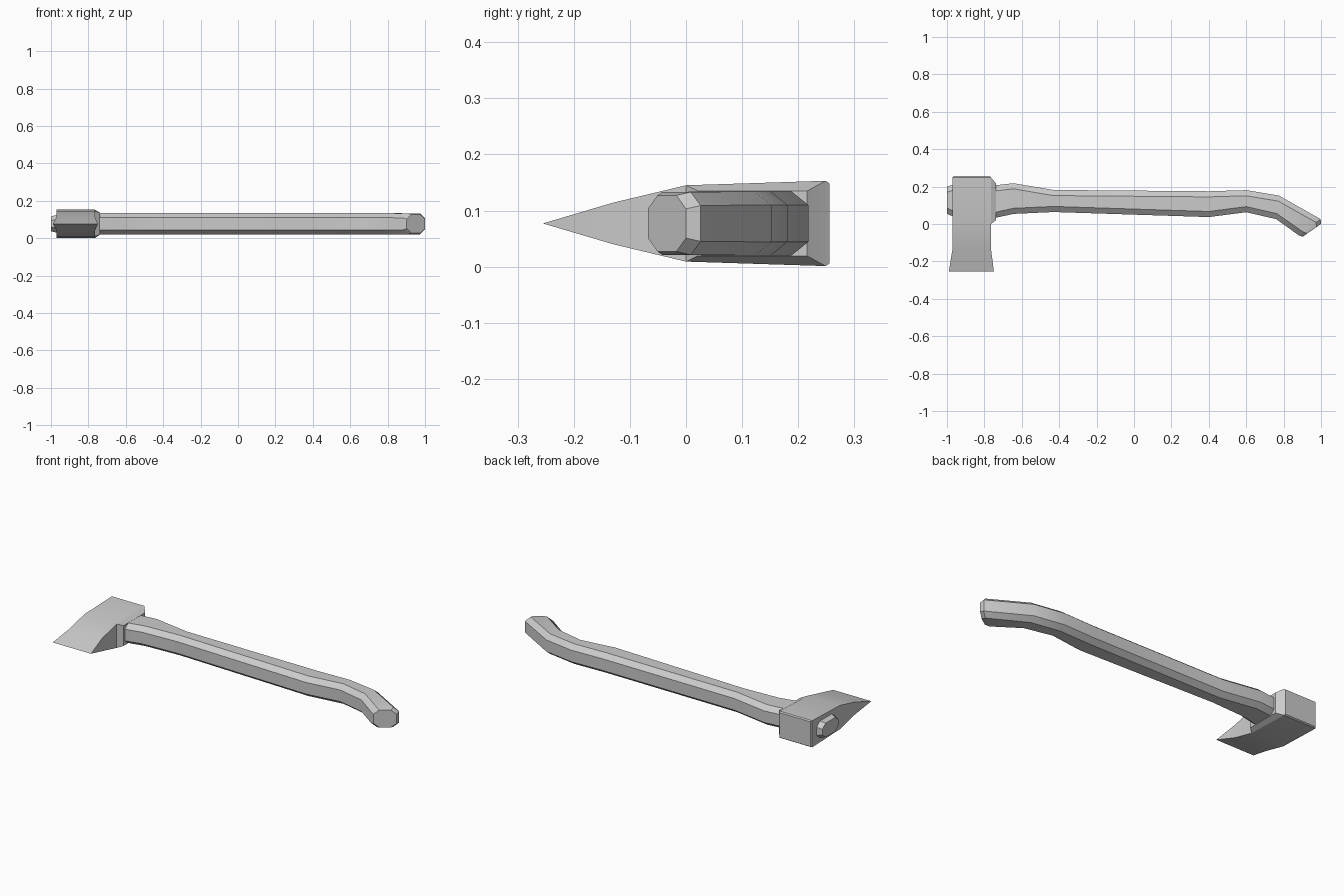
import bpy, bmesh, math
from mathutils import Vector

if "Cube" in bpy.data.objects:
    bpy.data.objects.remove(bpy.data.objects["Cube"])

MID = 0.077  # height of the symmetry plane


def loft(bm, rings):
    """Skin a list of equal-length point rings and cap both ends."""
    loops = [[bm.verts.new(p) for p in ring] for ring in rings]
    n = len(loops[0])
    for a, b in zip(loops, loops[1:]):
        for i in range(n):
            j = (i + 1) % n
            bm.faces.new((a[i], a[j], b[j], b[i]))
    bm.faces.new(loops[0])
    bm.faces.new(loops[-1])


def finish(bm, name, angle):
    bmesh.ops.remove_doubles(bm, verts=bm.verts, dist=1e-4)
    bmesh.ops.recalc_face_normals(bm, faces=bm.faces)
    mesh = bpy.data.meshes.new(name)
    bm.to_mesh(mesh)
    bm.free()
    obj = bpy.data.objects.new(name, mesh)
    bpy.context.collection.objects.link(obj)
    bpy.ops.object.select_all(action='DESELECT')
    obj.select_set(True)
    bpy.context.view_layer.objects.active = obj
    bpy.ops.object.shade_smooth_by_angle(angle=math.radians(angle))
    return obj


def octagon(lo, hi, half, cut_y=0.03, cut_z=0.024):
    """Chamfered section spanning from lo to hi in plan, half thick in z."""
    lo, hi = Vector((*lo, MID)), Vector((*hi, MID))
    step = (hi - lo).normalized() * cut_y
    up, side = Vector((0, 0, half)), Vector((0, 0, half - cut_z))
    return [lo - side, lo + step - up, hi - step - up, hi - side,
            hi + side, hi - step + up, lo + step + up, lo + side]


# Curved handle: (lower edge point, upper edge point, half thickness)
stations = [
    ((-1.0, 0.055), (-1.0, 0.2), 0.040),
    ((-0.968, 0.04), (-0.968, 0.21), 0.048),
    ((-0.74, 0.033), (-0.74, 0.207), 0.057),
    ((-0.645, 0.054), (-0.645, 0.218), 0.057),
    ((-0.43, 0.064), (-0.43, 0.182), 0.057),
    ((0.4, 0.037), (0.4, 0.175), 0.057),
    ((0.6, 0.063), (0.6, 0.181), 0.057),
    ((0.76, 0.026), (0.775, 0.152), 0.057),
    ((0.88, -0.06), (0.998, 0.026), 0.056),
    ((0.902, -0.068), (1.0, 0.0), 0.050),
]
bm = bmesh.new()
loft(bm, [octagon(*s) for s in stations])
finish(bm, "handle", 35)

# Wedge-shaped head: (y, x min, x max, half thickness) from edge to poll
sections = [
    (-0.255, -0.99, -0.749, 0.0),
    (-0.13, -0.970, -0.765, 0.037),
    (0.0, -0.970, -0.765, 0.068),
    (0.249, -0.970, -0.765, 0.076),
    (0.256, -0.964, -0.770, 0.071),
]
bm = bmesh.new()
loft(bm, [[(x0, y, MID - h), (x1, y, MID - h), (x1, y, MID + h), (x0, y, MID + h)]
          for y, x0, x1, h in sections])
bmesh.ops.recalc_face_normals(bm, faces=bm.faces)

# Tapered collar on the handle side of the head
bm.faces.ensure_lookup_table()
eye = next(f for f in bm.faces
           if f.normal.x > 0.9 and 0.05 < f.calc_center_median().y < 0.2)
collar = bmesh.ops.extrude_discrete_faces(bm, faces=[eye])["faces"][0]
for v in collar.verts:
    v.co.x = -0.737
    v.co.y = 0.021 if v.co.y < 0.1 else 0.216
    v.co.z = MID + math.copysign(0.058, v.co.z - MID)
finish(bm, "axe_head", 20)
